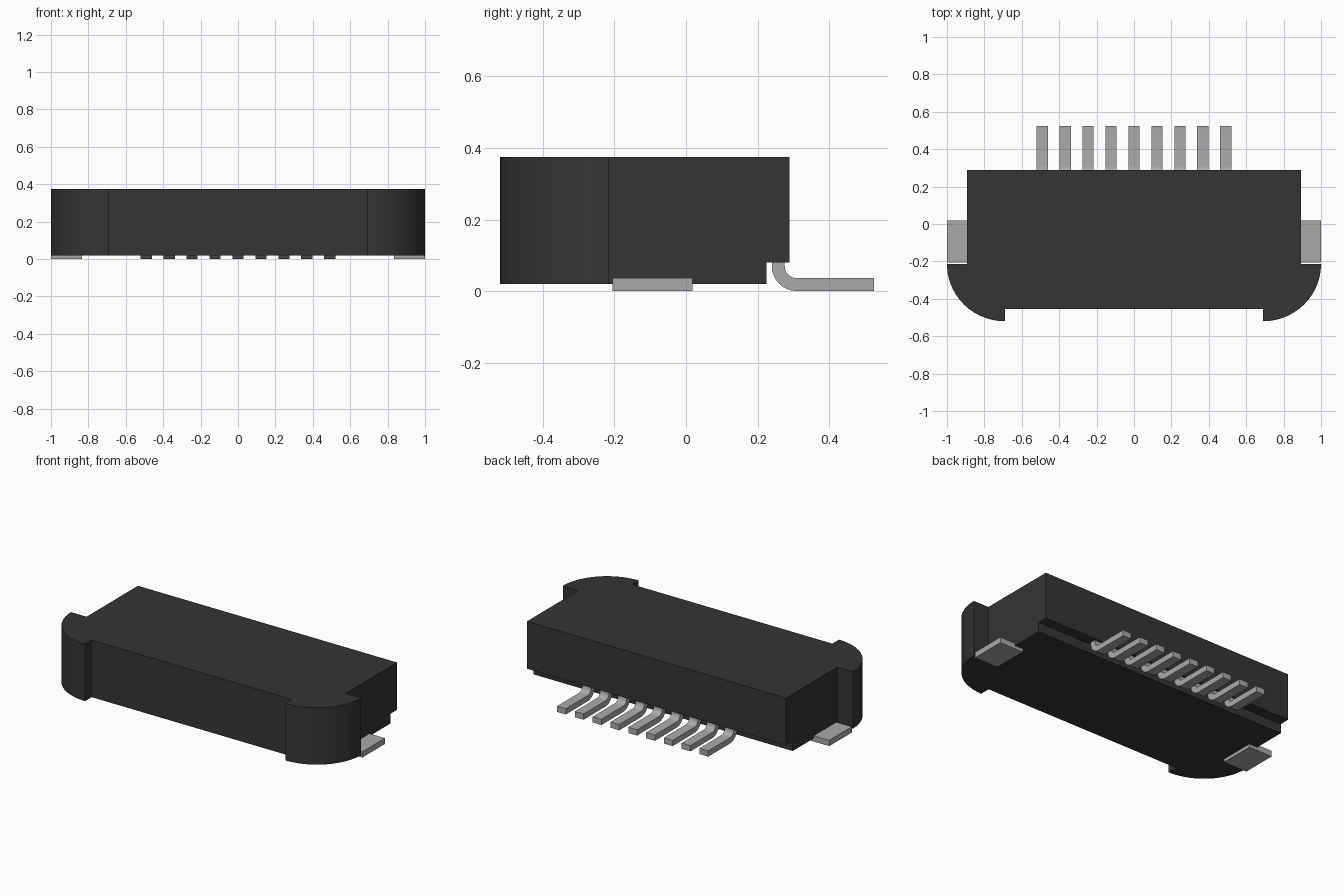
import bpy, bmesh, math
from mathutils import Vector

cube = bpy.data.objects.get("Cube")
if cube:
    bpy.data.objects.remove(cube, do_unlink=True)


def material(name, value):
    m = bpy.data.materials.new(name)
    m.use_nodes = True
    colour = (value, value, value, 1)
    m.diffuse_color = colour
    m.node_tree.nodes["Principled BSDF"].inputs["Base Color"].default_value = colour
    return m


BLACK = material("black plastic", 0.035)
METAL = material("grey metal", 0.40)


def prism(name, points, offset, mat=None):
    """Extrude a closed 3D outline along offset."""
    bm = bmesh.new()
    face = bm.faces.new([bm.verts.new(p) for p in points])
    ext = bmesh.ops.extrude_face_region(bm, geom=[face])
    moved = [g for g in ext["geom"] if isinstance(g, bmesh.types.BMVert)]
    bmesh.ops.translate(bm, verts=moved, vec=Vector(offset))
    bmesh.ops.recalc_face_normals(bm, faces=bm.faces[:])
    mesh = bpy.data.meshes.new(name)
    bm.to_mesh(mesh)
    bm.free()
    ob = bpy.data.objects.new(name, mesh)
    bpy.context.collection.objects.link(ob)
    if mat:
        mesh.materials.append(mat)
    return ob


def box(name, x0, x1, y0, y1, z0, z1, mat=None):
    return prism(name, [(x0, y0, z0), (x1, y0, z0), (x1, y1, z0), (x0, y1, z0)],
                 (0, 0, z1 - z0), mat)


def select(ob):
    bpy.ops.object.select_all(action='DESELECT')
    ob.select_set(True)
    bpy.context.view_layer.objects.active = ob


def arc(cx, cy, rx, ry, start, end, n):
    for i in range(n + 1):
        a = math.radians(start + (end - start) * i / n)
        yield cx + rx * math.cos(a), cy + ry * math.sin(a)


# Housing: half outline with a rounded front ear, mirrored in x
half = [(0.69, -0.455)]
half += list(arc(0.69, -0.215, 0.31, 0.305, -90, 0, 14))
half += [(0.893, -0.215), (0.893, 0.29)]
outline = half + [(-x, y) for x, y in reversed(half)]
housing = prism("housing", [(x, y, 0.02) for x, y in outline], (0, 0, 0.355), BLACK)

# Step under the back edge, where the pins come out
cutter = box("step_cutter", -1.2, 1.2, 0.225, 0.6, -0.1, 0.08)
cutter.hide_render = True
mod = housing.modifiers.new("back_step", 'BOOLEAN')
mod.operation = 'DIFFERENCE'
mod.solver = 'EXACT'
mod.object = cutter
select(housing)
bpy.ops.object.modifier_apply(modifier=mod.name)
bpy.data.objects.remove(cutter, do_unlink=True)
bpy.ops.object.shade_smooth_by_angle(angle=math.radians(30))

# Solder tabs on both sides
for side, s in (("left", 1), ("right", -1)):
    xs = sorted((s * 0.835, s * 1.0))
    box(side + "_solder_tab", xs[0], xs[1], -0.205, 0.018, 0, 0.036, METAL)

# Nine bent contact pins: a drop, a rounded bend and a flat foot
profile = [(0.24, 0.085)]
profile += list(arc(0.31, 0.07, 0.07, 0.07, 180, 270, 8))
profile += [(0.525, 0.0), (0.525, 0.036)]
profile += list(arc(0.31, 0.07, 0.034, 0.034, 270, 180, 8))
profile += [(0.276, 0.085)]
for i in range(9):
    x = (i - 4) * 0.1227
    pin = prism(f"contact_pin_{i + 1}", [(x - 0.03, y, z) for y, z in profile],
                (0.06, 0, 0), METAL)
    select(pin)
    bpy.ops.object.shade_smooth_by_angle(angle=math.radians(30))
